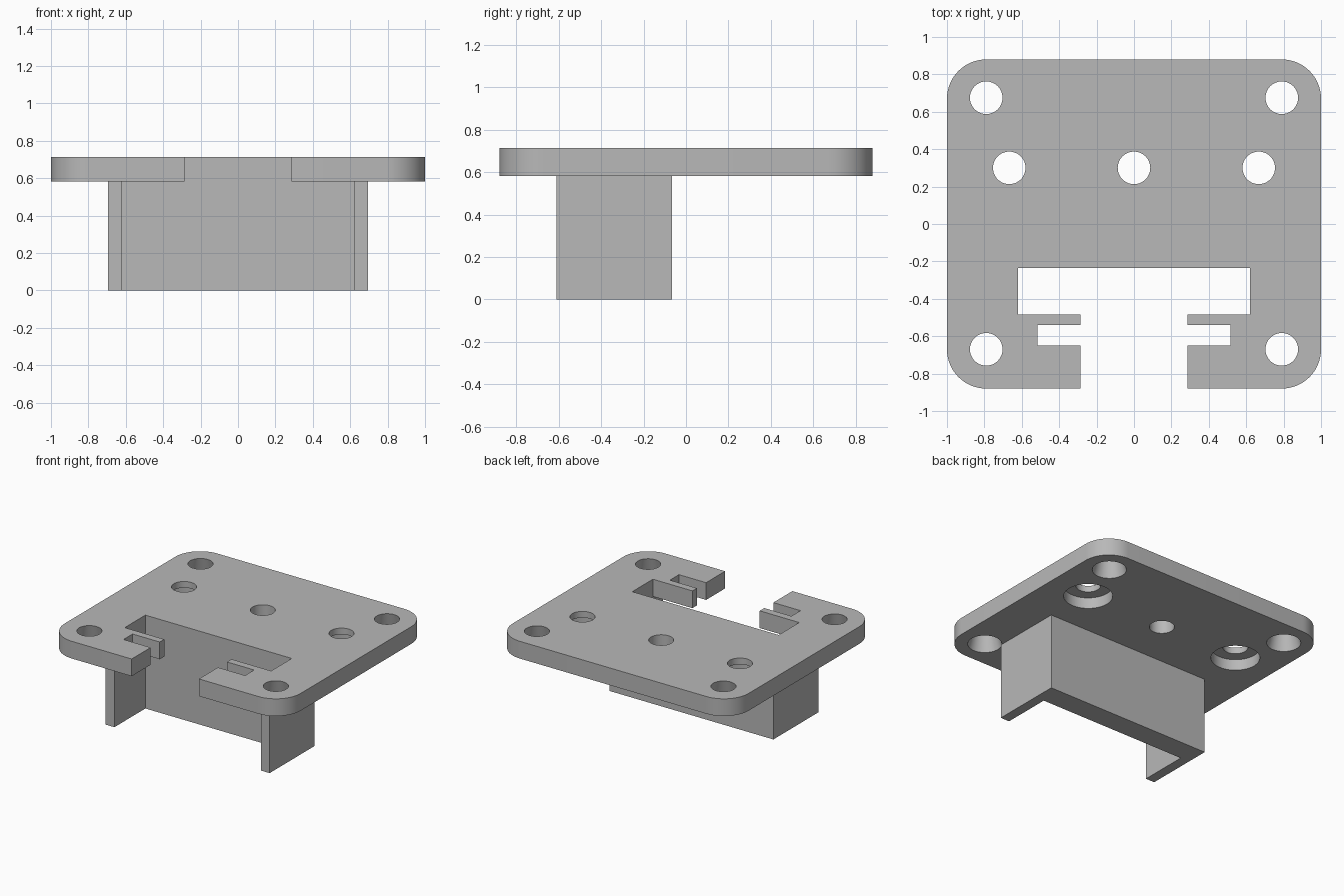
import bpy
import bmesh

cube = bpy.data.objects.get("Cube")
if cube:
    bpy.data.objects.remove(cube, do_unlink=True)

PLATE_BOTTOM, PLATE_TOP = 0.583, 0.715
HOLE = 0.087

grey = bpy.data.materials.new("plain grey")
grey.use_nodes = True
colour = (0.48, 0.48, 0.48, 1)
grey.diffuse_color = colour
grey.node_tree.nodes["Principled BSDF"].inputs["Base Color"].default_value = colour


def prism(name, points, z0, z1):
    """Extrude a flat outline between two heights."""
    bm = bmesh.new()
    face = bm.faces.new([bm.verts.new((x, y, z0)) for x, y in points])
    top = bmesh.ops.extrude_face_region(bm, geom=[face])["geom"]
    verts = [v for v in top if isinstance(v, bmesh.types.BMVert)]
    bmesh.ops.translate(bm, vec=(0, 0, z1 - z0), verts=verts)
    bmesh.ops.recalc_face_normals(bm, faces=bm.faces)
    mesh = bpy.data.meshes.new(name)
    bm.to_mesh(mesh)
    bm.free()
    mesh.materials.append(grey)
    obj = bpy.data.objects.new(name, mesh)
    bpy.context.collection.objects.link(obj)
    return obj


def box(name, x, y0, y1, z0, z1):
    return prism(name, [(-x, y0), (x, y0), (x, y1), (-x, y1)], z0, z1)


def activate(obj):
    bpy.ops.object.select_all(action="DESELECT")
    obj.select_set(True)
    bpy.context.view_layer.objects.active = obj


def cut(target, cutter):
    cutter.hide_render = True
    activate(target)
    mod = target.modifiers.new("cut", "BOOLEAN")
    mod.operation = "DIFFERENCE"
    mod.solver = "EXACT"
    mod.object = cutter
    bpy.ops.object.modifier_apply(modifier=mod.name)
    bpy.data.objects.remove(cutter, do_unlink=True)


def drill(target, x, y, r0, r1, z0, z1):
    """Cut a round or tapered hole, r0 at the bottom and r1 at the top."""
    bpy.ops.mesh.primitive_cone_add(vertices=48, radius1=r0, radius2=r1,
                                    depth=z1 - z0, location=(x, y, (z0 + z1) / 2))
    cut(target, bpy.context.object)


# Top plate with rounded corners
plate = box("mounting_plate", 1, -0.88, 0.88, PLATE_BOTTOM, PLATE_TOP)
bm = bmesh.new()
bm.from_mesh(plate.data)
upright = [e for e in bm.edges if abs(e.verts[0].co.z - e.verts[1].co.z) > 0.05]
bmesh.ops.bevel(bm, geom=upright, offset=0.21, segments=14, profile=0.5,
                affect="EDGES")
bm.to_mesh(plate.data)
bm.free()

# Stepped opening: front gap, wide pocket and narrow side slots
for x, y0, y1 in ((0.285, -1, -0.4), (0.62, -0.485, -0.235), (0.515, -0.65, -0.54)):
    cut(plate, box("opening_cutter", x, y0, y1, 0.4, 0.9))

# Tapered corner holes, counterbored side holes and a plain middle hole
for side in (-1, 1):
    for y in (0.675, -0.67):
        drill(plate, side * 0.79, y, 0.119, HOLE, PLATE_BOTTOM - 0.001, PLATE_TOP + 0.001)
    drill(plate, side * 0.667, 0.3, HOLE, HOLE, 0.4, 0.9)
    drill(plate, side * 0.667, 0.3, 0.17, 0.17, 0.4, 0.667)
drill(plate, 0, 0.3, HOLE, HOLE, 0.4, 0.9)

# U-shaped bracket hanging below the plate
half = [(0.695, -0.065), (0.695, -0.61), (0.62, -0.61), (0.62, -0.235)]
outline = half + [(-x, y) for x, y in reversed(half)]
bracket = prism("hanging_bracket", outline, 0, PLATE_BOTTOM)

activate(plate)
bpy.ops.object.shade_smooth_by_angle()
